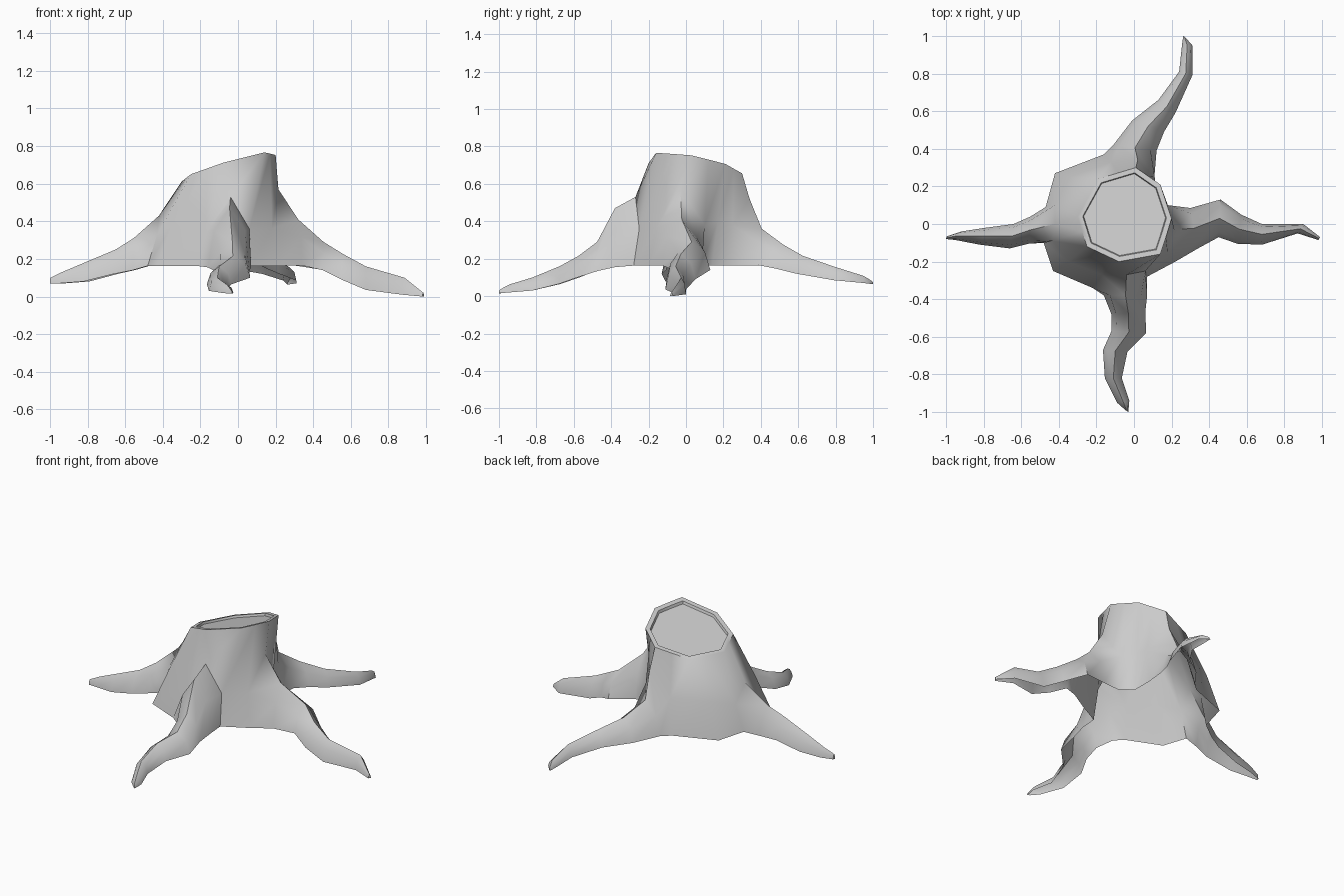
import bpy, bmesh, math
from mathutils import Vector

if "Cube" in bpy.data.objects:
    bpy.data.objects.remove(bpy.data.objects["Cube"])

wood = bpy.data.materials.new("wood grey")
wood.diffuse_color = (0.6, 0.6, 0.6, 1)
wood.use_nodes = True
wood.node_tree.nodes["Principled BSDF"].inputs["Base Color"].default_value = wood.diffuse_color

bm = bmesh.new()

# Trunk columns run counter-clockwise from the front root.
# The sawn top is an octagon on a tilted plane; odd columns sit on its sides.
TOP = [(-.165, -.16), (-.08, -.2), (.14, -.16), (.17, -.07), (.2, .03),
       (.17, .12), (.14, .21), (.075, .255), (.01, .3), (-.09, .27),
       (-.19, .24), (-.245, .14), (-.3, .04), (-.275, -.04), (-.25, -.12)]
MID = [(-.17, -.27, .34), (-.04, -.27, .53), (.06, -.25, .36), (.18, -.16, .36),
       (.215, -.03, .57), (.18, .1, .38), (.12, .17, .4), (.11, .25, .38),
       (.02, .34, .52), (-.12, .33, .38), (-.34, .25, .38), (-.42, .1, .33),
       (-.42, 0, .43), (-.43, -.09, .33), (-.35, -.2, .38)]
BASE = {0: (-.22, -.34), 2: (.07, -.28), 3: (.22, -.2), 5: (.19, .08),
        6: (.11, .14), 7: (.11, .27), 9: (-.16, .37), 10: (-.42, .27),
        11: (-.47, .09), 13: (-.48, -.1), 14: (-.43, -.25)}
N = len(TOP)


def cut_z(x, y):
    """Height of the tilted saw cut."""
    return 0.766 + 0.28 * (x - 0.14) - 0.16 * (y + 0.16)


def bridge(a, b, closed=False):
    """Join two equal rows of vertices with quads."""
    count = len(a) if closed else len(a) - 1
    for i in range(count):
        j = (i + 1) % len(a)
        bm.faces.new((a[i], a[j], b[j], b[i]))


def cut_ring(scale, drop):
    """Copy of the top outline, shrunk and lowered."""
    cx, cy = -.05, .05
    ring = []
    for x, y in TOP:
        x, y = cx + (x - cx) * scale, cy + (y - cy) * scale
        ring.append(bm.verts.new((x, y, cut_z(x, y) - drop)))
    return ring


# Trunk wall
top = cut_ring(1, 0)
mid = [bm.verts.new(p) for p in MID]
base = {i: bm.verts.new((x, y, .163)) for i, (x, y) in BASE.items()}
bridge(mid, top, True)
for i in range(N):
    j = (i + 1) % N
    if i in base and j in base:
        bm.faces.new((base[i], base[j], mid[j], mid[i]))

# Bark rim and recessed sawn face
rim = cut_ring(.89, 0)
recess = cut_ring(.87, .015)
bridge(top, rim, True)
bridge(rim, recess, True)
bm.faces.new(recess)

# Roots: first column, then sections (side a, side b, top height, bottom height)
ROOTS = {
    0: [(-.16, -.38, .07, -.38, .47, .155), (-.12, -.48, .06, -.47, .29, .135),
        (-.12, -.57, .065, -.58, .215, .1), (-.165, -.67, -.035, -.68, .16, .065),
        (-.155, -.82, -.065, -.82, .1, .03), (-.09, -.95, -.025, -.94, .062, .02),
        (-.045, -.99, -.03, -1, .035, .015)],
    3: [(.34, -.13, .3, .085, .41, .165), (.45, -.07, .46, .13, .29, .14),
        (.55, -.105, .57, .05, .225, .09), (.68, -.11, .68, 0, .16, .035),
        (.87, -.05, .9, 0, .1, .01), (.98, -.085, .99, -.07, .02, 0)],
    7: [(.12, .39, -.11, .42, .36, .165), (.16, .49, -.01, .55, .275, .145),
        (.22, .59, .13, .66, .215, .12), (.31, .79, .24, .81, .155, .085),
        (.31, .95, .255, .95, .108, .07), (.275, .99, .262, 1, .08, .065)],
    11: [(-.55, .04, -.56, -.105, .31, .14), (-.64, 0, -.66, -.13, .25, .12),
         (-.79, -.02, -.82, -.11, .185, .08), (-.92, -.04, -.95, -.085, .13, .07),
         (-.995, -.065, -1, -.08, .1, .068)],
}
for first, sections in ROOTS.items():
    c, d = first + 1, first + 2
    row = [base[first], mid[first], mid[c], mid[d], base[d]]
    for ax, ay, bx, by, hi, lo in sections:
        a, b = Vector((ax, ay, lo)), Vector((bx, by, lo))
        arch = []
        for t, h in ((0, 0), (.14, .62), (.5, 1), (.86, .62), (1, 0)):
            p = a.lerp(b, t)
            p.z += h * (hi - lo)
            arch.append(bm.verts.new(p))
        bridge(row, arch)
        row = arch
    bm.faces.new(row)  # blunt tip

bmesh.ops.recalc_face_normals(bm, faces=bm.faces)
bm.faces.ensure_lookup_table()
# The sawn face must look upward
sawn = max(bm.faces, key=lambda f: len(f.verts))
if sawn.normal.z < 0:
    bmesh.ops.reverse_faces(bm, faces=bm.faces)

mesh = bpy.data.meshes.new("tree_stump")
bm.to_mesh(mesh)
bm.free()
mesh.materials.append(wood)
stump = bpy.data.objects.new("tree_stump", mesh)
bpy.context.collection.objects.link(stump)
bpy.context.view_layer.objects.active = stump
stump.select_set(True)
bpy.ops.object.shade_smooth_by_angle(angle=math.radians(50))
